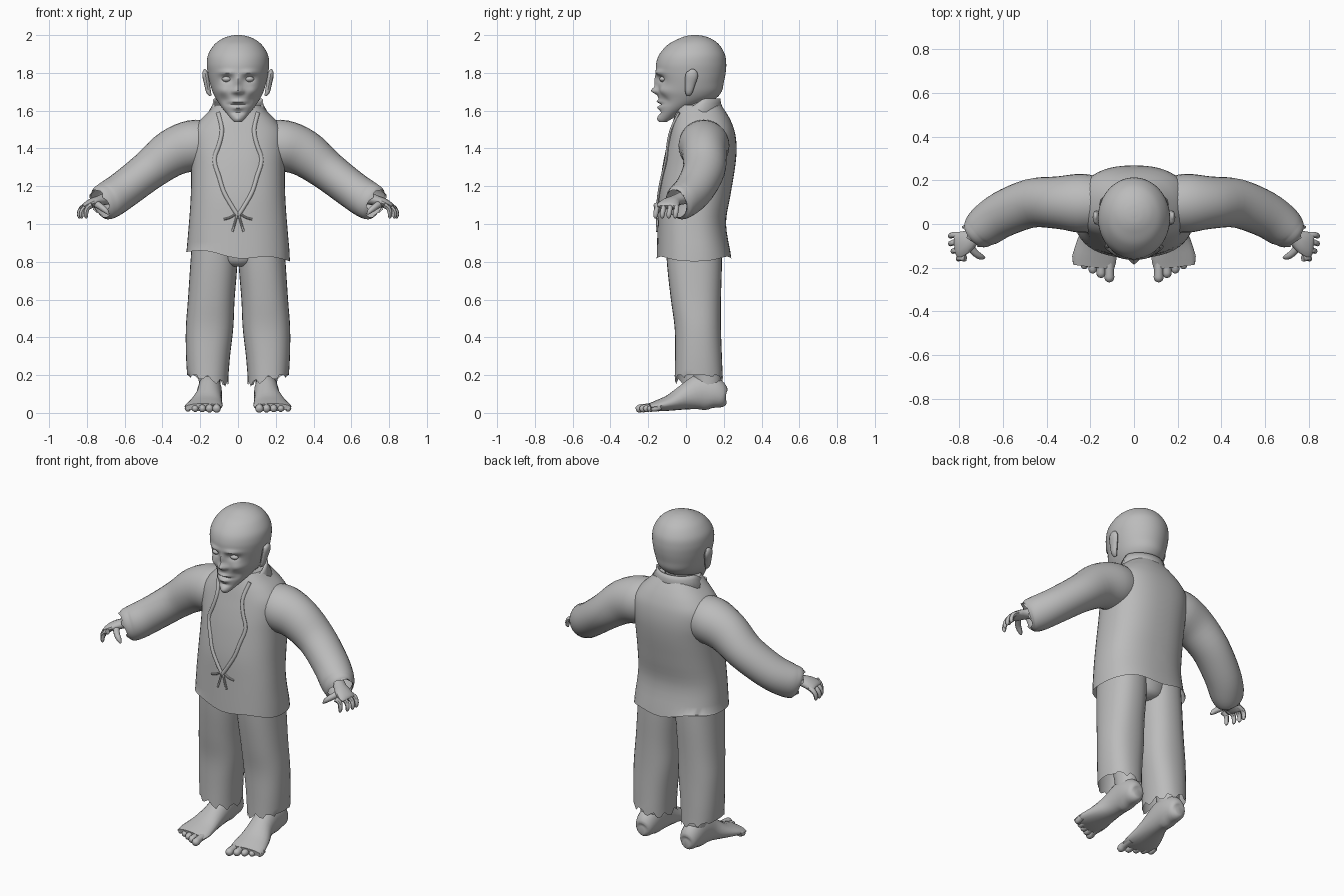
import bpy, bmesh, math
from mathutils import Vector

mat = bpy.data.materials.new("plain_grey")
mat.diffuse_color = (0.5, 0.5, 0.5, 1)


def smooth_rows(rows, k):
    """Catmull-Rom interpolation of tuples."""
    out = []
    for i in range(len(rows) - 1):
        p0, p1, p2, p3 = rows[max(i - 1, 0)], rows[i], rows[i + 1], rows[min(i + 2, len(rows) - 1)]
        for s in range(k):
            t = s / k
            out.append(tuple(0.5 * (2 * b + (c - a) * t + (2 * a - 5 * b + 4 * c - d) * t * t
                                    + (3 * b - a - 3 * c + d) * t ** 3)
                             for a, b, c, d in zip(p0, p1, p2, p3)))
    return out + [rows[-1]]


def skin(name, loops, start=False, end=False, closed=True, mirror=False, thick=0):
    """Bridge equal point loops into one object."""
    bm = bmesh.new()
    vs = [[bm.verts.new(p) for p in loop] for loop in loops]
    n = len(loops[0])
    for a, b in zip(vs, vs[1:]):
        for i in range(n if closed else n - 1):
            j = (i + 1) % n
            bm.faces.new((a[i], a[j], b[j], b[i]))
    if start:
        bm.faces.new(vs[0][::-1])
    if end:
        bm.faces.new(vs[-1])
    bmesh.ops.recalc_face_normals(bm, faces=bm.faces[:])
    me = bpy.data.meshes.new(name)
    bm.to_mesh(me)
    bm.free()
    me.materials.append(mat)
    ob = bpy.data.objects.new(name, me)
    bpy.context.collection.objects.link(ob)
    if thick:
        m = ob.modifiers.new("thickness", 'SOLIDIFY')
        m.thickness = thick
    if mirror:
        ob.modifiers.new("mirror", 'MIRROR')
    return ob


def power(v, e):
    return math.copysign(abs(v) ** e, v)


def stack(rows, n=32, p=2.0, k=4):
    """Horizontal rounded rings from (z, x0, x1, y0, y1)."""
    loops = []
    for z, x0, x1, y0, y1 in smooth_rows(rows, k):
        loop = []
        for i in range(n):
            a = math.tau * i / n
            loop.append(Vector(((x0 + x1) / 2 + (x1 - x0) / 2 * power(math.cos(a), 2 / p),
                                (y0 + y1) / 2 + (y1 - y0) / 2 * power(math.sin(a), 2 / p), z)))
        loops.append(loop)
    return loops


def tube(rows, ref, n=12, k=3):
    """Rings across a path of (x, y, z, half_a, half_b)."""
    rows = smooth_rows(rows, k)
    pts = [Vector(r[:3]) for r in rows]
    loops = []
    for i, r in enumerate(rows):
        t = (pts[min(i + 1, len(pts) - 1)] - pts[max(i - 1, 0)]).normalized()
        u = Vector(ref).cross(t).normalized()
        v = t.cross(u)
        loops.append([pts[i] + u * r[3] * math.cos(math.tau * j / n)
                      + v * r[4] * math.sin(math.tau * j / n) for j in range(n)])
    return loops


Y, Z = (0, 1, 0), (0, 0, 1)

# Jacket body with a slanted hem
P = 2.4
coat = [(z, -w, w, f, b) for z, w, f, b in (
    (.83, .275, -.155, .24), (1.0, .26, -.15, .212), (1.15, .25, -.145, .235), (1.3, .248, -.125, .26),
    (1.4, .255, -.105, .268), (1.48, .25, -.085, .26), (1.54, .21, -.07, .24),
    (1.59, .16, -.055, .213), (1.63, .12, -.04, .185))]
loops = stack(coat, 48, P)
for q in loops[0]:
    q.z -= .09 * q.x + .012 * math.cos(q.x * 18)
skin("jacket_body", loops, end=True)


def front(x, z):
    """Front surface of the jacket."""
    for a, b in zip(coat, coat[1:]):
        if z <= b[0]:
            break
    t = (z - a[0]) / (b[0] - a[0])
    _, _, w, f, k = [m + (n - m) * t for m, n in zip(a, b)]
    return (f + k) / 2 - (k - f) / 2 * (1 - min(1, abs(x) / w) ** P) ** (1 / P)


def seam(name, xz, ra, rb, mirror):
    rows = [(x, front(x, z) - .003, z, ra, rb) for x, z in xz]
    skin(name, tube(rows, Y, 8), True, True, mirror=mirror)


# Lapel edges and the tied creases where they meet
seam("lapel_edge", [(.105, 1.59), (.085, 1.5), (.1, 1.42), (.125, 1.34), (.1, 1.25),
                    (.075, 1.17), (.03, 1.09), (.004, 1.05)], .011, .009, True)
seam("tie_crease", [(.004, 1.06), (.04, 1.035), (.075, 1.025)], .006, .006, True)
seam("lower_crease", [(.004, 1.05), (.015, 1.01), (.03, .96)], .006, .006, True)

# Standing collar, open at the front
bottom, middle, top = [], [], []
for i in range(33):
    a = math.radians(38 + 284 * i / 32)
    f = (1 - math.cos(a)) / 2
    zt = 1.565 + .1 * min(1, f * 1.6)
    for loop, rx, ry, dz in ((bottom, .165, .14, -.075), (middle, .135, .12, -.025), (top, .133, .117, 0)):
        loop.append((rx * math.sin(a), .065 - ry * math.cos(a), zt + dz))
skin("collar", [bottom, middle, top], closed=False, thick=.01)

# Sleeves with gathered cuffs
sleeve = tube([(.14, .09, 1.42, .125, .12), (.24, .095, 1.415, .135, .135), (.35, .098, 1.375, .125, .12),
               (.47, .095, 1.285, .106, .112), (.6, .045, 1.185, .1, .105), (.68, -.01, 1.13, .1, .095),
               (.715, -.04, 1.115, .094, .08), (.73, -.052, 1.108, .078, .066)], Y, 28, 4)
for i, q in enumerate(sleeve[-1]):
    q.x += .012 * math.sin(i * 1.35)
skin("sleeve", sleeve, start=True, mirror=True)

# Hands
skin("palm", tube([(.67, -.01, 1.14, .035, .04), (.73, -.055, 1.125, .028, .038),
                   (.77, -.08, 1.112, .026, .052), (.805, -.097, 1.095, .02, .058),
                   (.815, -.1, 1.088, .012, .05)], Y, 14), True, True, mirror=True)
for i in range(4):
    y, x = -.05 - .035 * i, .8 - .006 * i
    d = (.04, .045, .04, .022)[i]
    skin("finger_%d" % (i + 1), tube([(x - .01, y - .002, 1.1, .015, .016), (x + d * .65, y, 1.085, .014, .014),
                                      (x + d, y - .004, 1.06, .012, .013), (x + d, y - .006, 1.04, .01, .011),
                                      (x + d - .003, y - .006, 1.03, .004, .004)], Y, 8), True, True, mirror=True)
skin("thumb", tube([(.755, -.1, 1.11, .02, .02), (.725, -.135, 1.09, .017, .017),
                    (.7, -.15, 1.07, .014, .014), (.685, -.155, 1.052, .005, .005)], Y, 8),
     True, True, mirror=True)

# Trousers with ragged hems
leg = stack([(.18, .052, .268, -.06, .195), (.3, .042, .275, -.058, .19), (.45, .025, .276, -.06, .185),
             (.6, .018, .265, -.08, .185), (.78, .004, .253, -.1, .19), (.95, .0, .24, -.11, .19)], 32, 2.3)
for i, q in enumerate(leg[0]):
    q.z += .25 * (q.x - .16) + .018 * math.sin(i * 1.9)
skin("trouser_leg", leg, end=True, mirror=True)
skin("trouser_seat", stack([(.775, -.06, .06, -.05, .13), (.81, -.14, .14, -.09, .175),
                            (.95, -.22, .22, -.11, .19)], 24), True, True)

# Ankles, feet and toes
skin("ankle", stack([(.08, .1, .2, .04, .18), (.2, .09, .21, .04, .185), (.42, .09, .22, -.01, .15)], 16),
     True, True, mirror=True)
skin("foot", tube([(.15, .213, .072, .02, .025), (.15, .198, .075, .048, .052), (.15, .15, .1, .062, .085),
                   (.15, .08, .11, .065, .095), (.155, 0, .085, .07, .07), (.17, -.08, .055, .088, .044),
                   (.18, -.15, .038, .1, .03), (.185, -.195, .03, .095, .02)], Z, 20), True, True, mirror=True)
for i in range(5):
    x, y, r = .113 + .038 * i, -.245 + .02 * i, .024 - .0015 * i
    skin("toe_%d" % (i + 1), tube([(x, -.15, .034, r, r * .8), (x, y + .03, .03, r * .85, r * .8),
                                   (x, y, .023, r * .95, r * .95), (x, y - .016, .021, r * .65, r * .65),
                                   (x, y - .021, .02, r * .2, r * .2)], Z, 10), True, True, mirror=True)

# Head, with the face pushed out and in by soft bumps
head = stack([(z, -w, w, f, b) for z, w, f, b in (
    (1.54, .02, -.14, -.1), (1.555, .035, -.145, -.07), (1.585, .06, -.142, -.02), (1.62, .088, -.142, .06),
    (1.66, .115, -.145, .15), (1.7, .135, -.148, .188), (1.75, .15, -.15, .2), (1.8, .16, -.158, .21),
    (1.85, .165, -.158, .213), (1.9, .157, -.14, .205), (1.95, .125, -.095, .175),
    (1.98, .085, -.04, .135), (1.995, .045, .0, .095), (2.0, .012, .035, .06))], 80, 2.0, 6)
bumps = [(.06, 1.802, .04, .013, .013), (.06, 1.768, .028, .018, -.02), (0, 1.75, .016, .035, .018),
         (0, 1.705, .02, .018, .034), (.022, 1.7, .011, .011, .012), (.085, 1.705, .03, .025, .014),
         (.07, 1.655, .02, .025, -.01), (0, 1.648, .035, .008, .012), (0, 1.633, .042, .006, -.012),
         (0, 1.616, .03, .009, .012), (0, 1.59, .03, .01, -.01), (0, 1.558, .022, .018, .008)]
for loop in head:
    for q in loop:
        if q.y < 0:
            x, z = abs(q.x), q.z
            q.y -= sum(h * math.exp(-((x - bx) / sx) ** 2 - ((z - bz) / sz) ** 2)
                       for bx, bz, sx, sz, h in bumps)
skin("head", head, True, True)
skin("neck", stack([(1.5, -.1, .1, -.06, .15), (1.6, -.085, .085, -.04, .14),
                    (1.72, -.09, .09, -.04, .15)], 20), True, True)

# Eyes and ears
skin("eye", tube([(.06, -.121, 1.751, .004, .004), (.06, -.122, 1.758, .02, .014),
                  (.06, -.122, 1.767, .026, .019), (.06, -.122, 1.776, .02, .014),
                  (.06, -.121, 1.783, .004, .004)], Y, 12), True, True, mirror=True)
skin("ear", tube([(.145, .012, 1.68, .006, .01), (.156, .015, 1.7, .013, .02), (.165, .022, 1.745, .015, .028),
                  (.172, .03, 1.785, .017, .033), (.175, .032, 1.808, .012, .024),
                  (.175, .03, 1.82, .003, .006)], Y, 12), True, True, mirror=True)

# Smooth shading with sharp edges kept
for ob in bpy.data.objects:
    ob.select_set(True)
    bpy.context.view_layer.objects.active = ob
bpy.ops.object.shade_smooth_by_angle(angle=math.radians(45))
